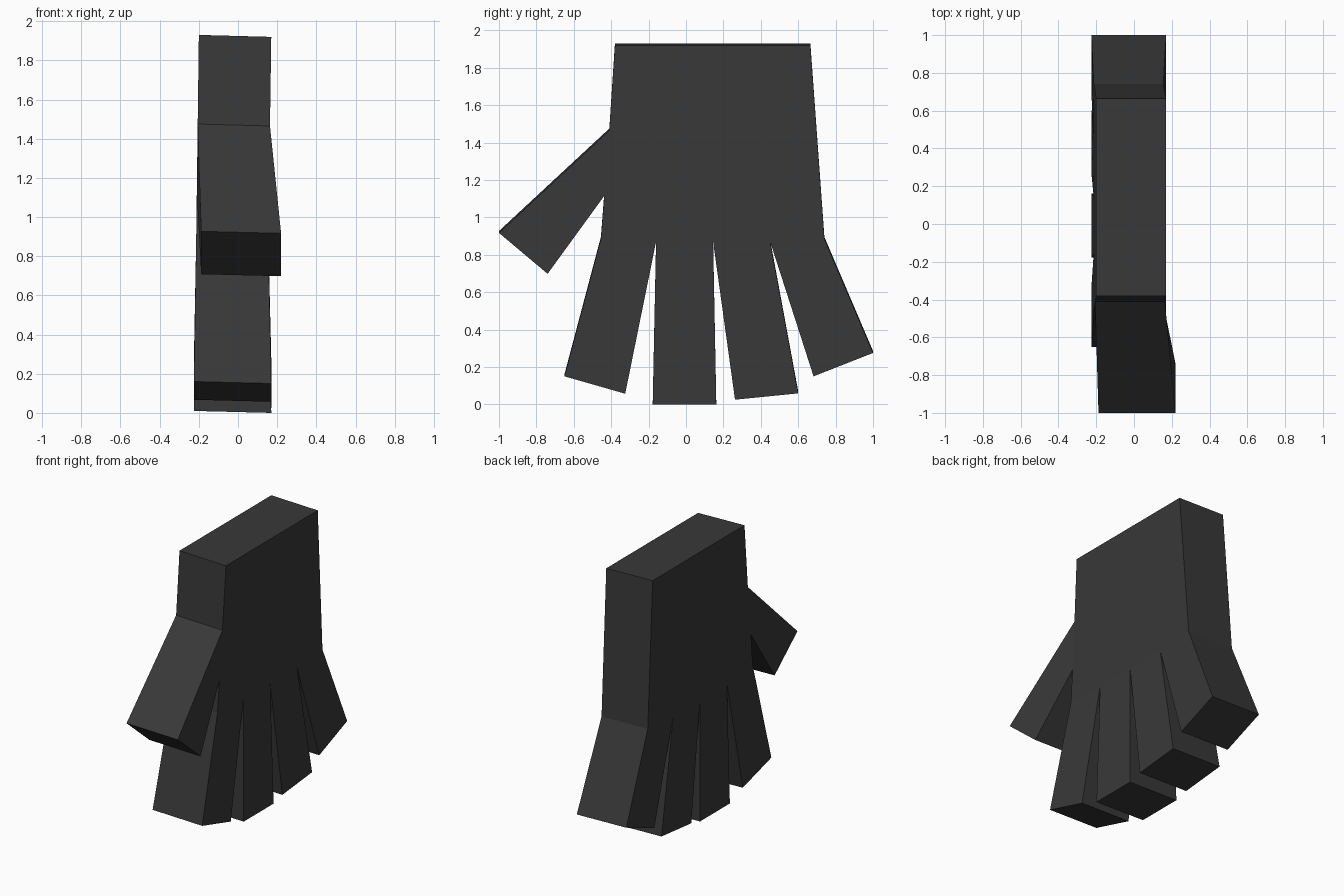
import bpy
import bmesh

if "Cube" in bpy.data.objects:
    bpy.data.objects.remove(bpy.data.objects["Cube"])

charcoal = bpy.data.materials.new("charcoal")
charcoal.diffuse_color = (0.04, 0.04, 0.04, 1)
charcoal.use_nodes = True
charcoal.node_tree.nodes["Principled BSDF"].inputs["Base Color"].default_value = charcoal.diffuse_color


def slab(name, outline):
    """Solid from a side outline of (y, z, back x, front x), leaning slightly."""
    bm = bmesh.new()
    back = [bm.verts.new((b, y, z + 0.005)) for y, z, b, f in outline]
    front = [bm.verts.new((f, y, z - 0.005)) for y, z, b, f in outline]
    bm.faces.new(back)
    bm.faces.new(front[::-1])
    n = len(outline)
    for i in range(n):
        j = (i + 1) % n
        bm.faces.new((back[i], front[i], front[j], back[j]))
    bmesh.ops.recalc_face_normals(bm, faces=bm.faces)
    mesh = bpy.data.meshes.new(name)
    bm.to_mesh(mesh)
    bm.free()
    mesh.materials.append(charcoal)
    obj = bpy.data.objects.new(name, mesh)
    bpy.context.collection.objects.link(obj)


def on_palm(y, z):
    return (y, z, -0.225 + 0.013 * z, 0.142 + 0.0145 * z)


def tip(y, z):
    return (y, z, -0.225, 0.17)


# Palm: its lower edge is split at the knuckles
knuckles = [on_palm(y, z) for y, z in
            ((-0.455, 0.89), (-0.16, 0.875), (0.145, 0.875), (0.45, 0.875), (0.74, 0.89))]
slab("palm", [on_palm(-0.38, 1.925), on_palm(-0.41, 1.47)] + knuckles + [on_palm(0.665, 1.925)])

# Four fingers, each between two neighbouring knuckles
tips = {
    "index_finger": ((-0.65, 0.155), (-0.325, 0.062)),
    "middle_finger": ((-0.178, 0.005), (0.162, 0.005)),
    "ring_finger": ((0.262, 0.03), (0.60, 0.064)),
    "little_finger": ((0.682, 0.155), (1.0, 0.28)),
}
for i, (name, (a, b)) in enumerate(tips.items()):
    slab(name, [knuckles[i], tip(*a), tip(*b), knuckles[i + 1]])

# Thumb, swinging out and slightly forward
slab("thumb", [on_palm(-0.41, 1.47), (-1.0, 0.922, -0.188, 0.22),
               (-0.74, 0.703, -0.188, 0.22), on_palm(-0.437, 1.12)])
